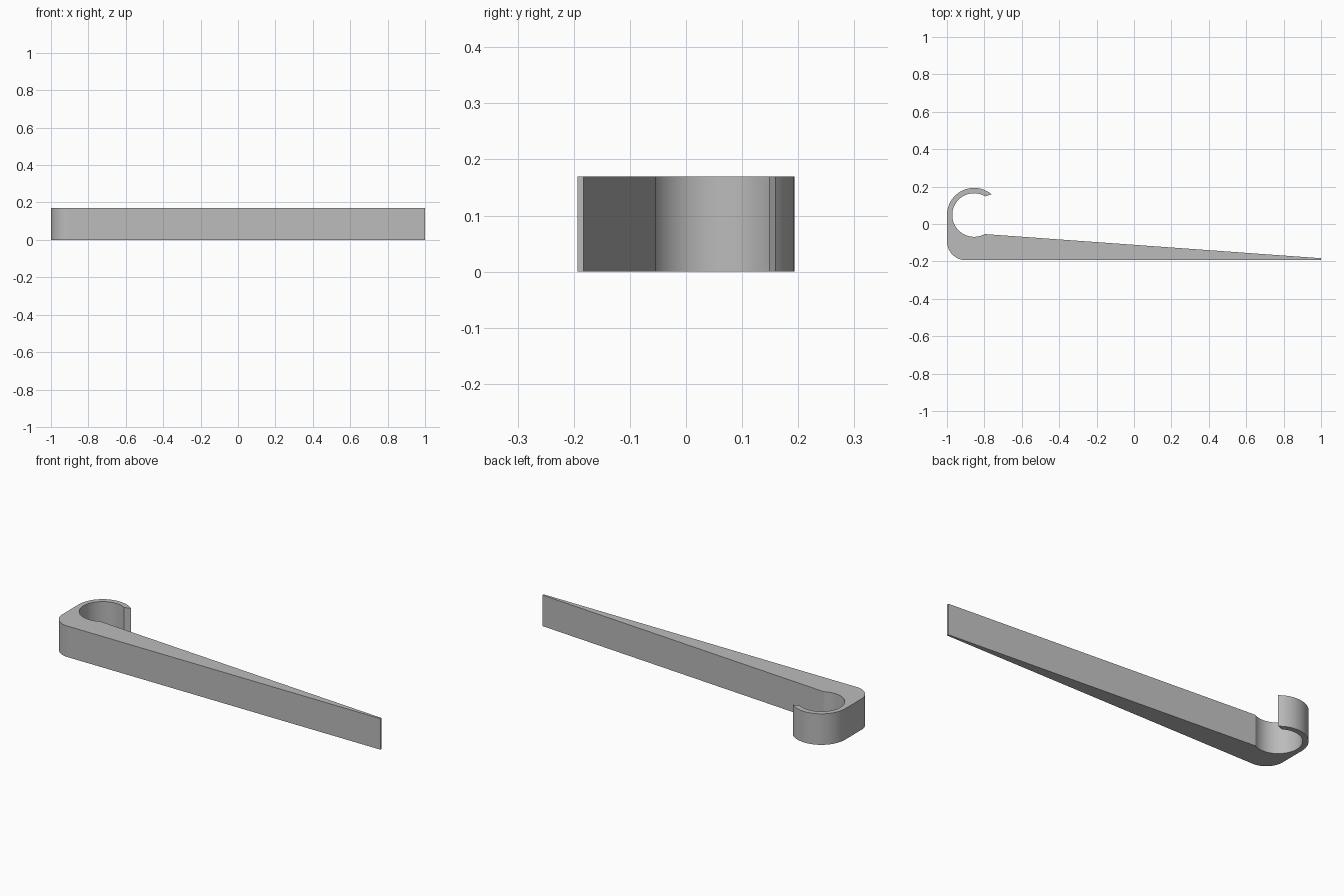
import bpy, bmesh
from math import radians, cos, sin

cube = bpy.data.objects.get("Cube")
if cube:
    bpy.data.objects.remove(cube)

HEIGHT = 0.17
CX, CY = -0.855, 0.048        # centre of the hook
R_OUT, R_IN = 0.145, 0.1165   # hook radii
BACK, CORNER = -0.193, 0.1    # straight front edge and its rounded corner


def arc(cx, cy, r, start, end, steps):
    """Points along a circular arc, angles in degrees."""
    angles = [radians(start + (end - start) * i / steps) for i in range(steps + 1)]
    return [(cx + r * cos(a), cy + r * sin(a)) for a in angles]


# Outline: tapered arm, rounded corner, outer hook, lip, inner hook
outline = [(1, BACK + 0.01)]
outline += arc(CX, CY, R_IN, 299, 59, 48)[:]
outline += arc(CX, CY, R_OUT, 50, 180, 32)
outline += arc(-1 + CORNER, BACK + CORNER, CORNER, 180, 270, 20)
outline += [(1, BACK)]

# Extrude the outline upward
bm = bmesh.new()
base = bm.faces.new([bm.verts.new((x, y, 0)) for x, y in outline])
top = bmesh.ops.extrude_face_region(bm, geom=[base], use_keep_orig=True)["geom"]
bmesh.ops.translate(bm, vec=(0, 0, HEIGHT),
                    verts=[g for g in top if isinstance(g, bmesh.types.BMVert)])
bmesh.ops.recalc_face_normals(bm, faces=bm.faces)
mesh = bpy.data.meshes.new("hooked_arm")
bm.to_mesh(mesh)
bm.free()

hooked_arm = bpy.data.objects.new("hooked_arm", mesh)
bpy.context.collection.objects.link(hooked_arm)

# Plain grey material
grey = bpy.data.materials.new("plain_grey")
grey.use_nodes = True
colour = (0.5, 0.5, 0.5, 1)
grey.diffuse_color = colour
for node in grey.node_tree.nodes:
    if node.type == "BSDF_PRINCIPLED":
        node.inputs["Base Color"].default_value = colour
mesh.materials.append(grey)

# Smooth curves, crisp edges
bpy.ops.object.select_all(action="DESELECT")
hooked_arm.select_set(True)
bpy.context.view_layer.objects.active = hooked_arm
bpy.ops.object.shade_smooth_by_angle(angle=radians(20))
